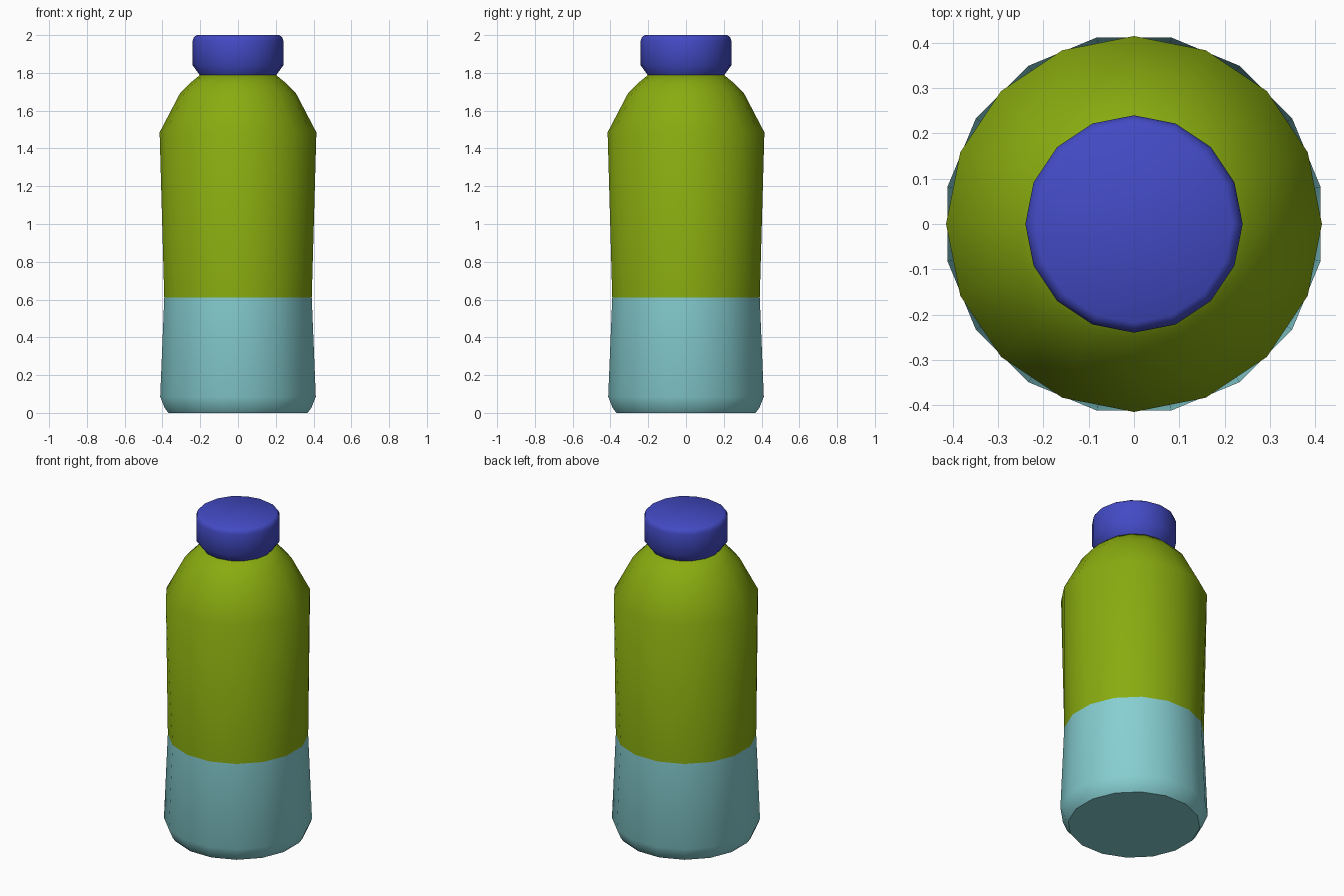
import bpy
import bmesh
from math import cos, sin, pi, radians

if "Cube" in bpy.data.objects:
    bpy.data.objects.remove(bpy.data.objects["Cube"], do_unlink=True)

SIDES = 16


def material(name, colour):
    mat = bpy.data.materials.new(name)
    mat.use_nodes = True
    mat.diffuse_color = (*colour, 1)
    bsdf = mat.node_tree.nodes["Principled BSDF"]
    bsdf.inputs["Base Color"].default_value = (*colour, 1)
    bsdf.inputs["Roughness"].default_value = 0.7
    return mat


def lathe(name, profile, mats, split=None):
    """Closed faceted lathe; profile rows are radius, height, half-step twist."""
    bm = bmesh.new()
    rings = []
    for r, z, twist in profile:
        angles = [2 * pi * (i + twist / 2) / SIDES for i in range(SIDES)]
        rings.append([bm.verts.new((r * cos(a), r * sin(a), z)) for a in angles])
    for k in range(len(rings) - 1):
        a, b = rings[k], rings[k + 1]
        turned = profile[k][2] != profile[k + 1][2]
        for i in range(SIDES):
            j = (i + 1) % SIDES
            if turned:
                # Alternating triangles join rings that are half a step apart
                bm.faces.new((a[i], a[j], b[j]))
                bm.faces.new((a[i], b[j], b[i]))
            else:
                bm.faces.new((a[i], a[j], b[j], b[i]))
    bm.faces.new(rings[0][::-1])
    bm.faces.new(rings[-1])
    bmesh.ops.recalc_face_normals(bm, faces=bm.faces)
    if split is not None:
        for f in bm.faces:
            f.material_index = int(f.calc_center_median().z > split)
    mesh = bpy.data.meshes.new(name)
    bm.to_mesh(mesh)
    bm.free()
    for m in mats:
        mesh.materials.append(m)
    obj = bpy.data.objects.new(name, mesh)
    bpy.context.collection.objects.link(obj)
    bpy.ops.object.select_all(action="DESELECT")
    obj.select_set(True)
    bpy.context.view_layer.objects.active = obj
    bpy.ops.object.shade_smooth_by_angle(angle=radians(45))
    return obj


teal = material("pale teal", (0.24, 0.62, 0.64))
green = material("olive green", (0.25, 0.41, 0.005))
blue = material("cap blue", (0.056, 0.07, 0.56))

# Bottle body: teal lower band, green upper part and shoulder
lathe("bottle_body", [
    (0.375, 0.0, 1), (0.395, 0.025, 1), (0.42, 0.085, 1), (0.398, 0.61, 1),
    (0.415, 1.485, 0), (0.308, 1.69, 0), (0.255, 1.745, 0), (0.20, 1.79, 0),
], [teal, green], split=0.61)

# Screw cap with bevelled rims
lathe("bottle_cap", [
    (0.20, 1.785, 0), (0.24, 1.84, 0), (0.24, 1.97, 0),
    (0.233, 1.99, 0), (0.218, 2.0, 0),
], [blue])
